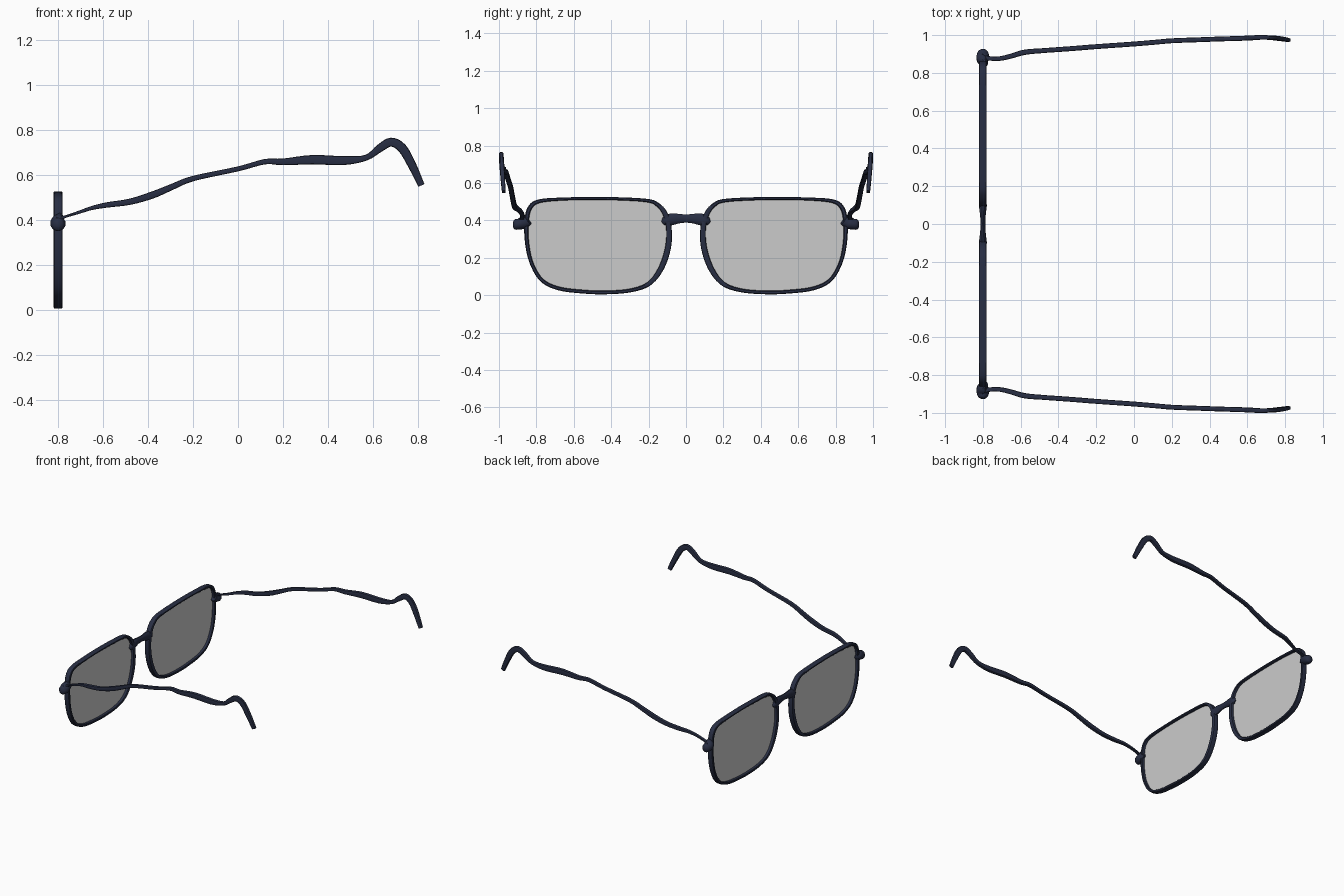
import bpy, bmesh, math
from mathutils import Vector

if "Cube" in bpy.data.objects:
    bpy.data.objects.remove(bpy.data.objects["Cube"])


def material(name, color):
    m = bpy.data.materials.new(name)
    m.diffuse_color = color
    m.use_nodes = True
    m.node_tree.nodes["Principled BSDF"].inputs["Base Color"].default_value = m.diffuse_color
    return m


NAVY = material("navy_frame", (0.021, 0.027, 0.056, 1))
GLASS = material("tinted_glass", (0.54, 0.54, 0.54, 0.6))


def smooth_path(pts, steps, closed=False):
    """Catmull-Rom interpolation of tuples of any length."""
    n, out = len(pts), []
    at = lambda i: pts[i % n] if closed else pts[max(0, min(n - 1, i))]
    for i in range(n if closed else n - 1):
        p = [at(i + k) for k in (-1, 0, 1, 2)]
        for s in range(steps):
            t = s / steps
            out.append(tuple(0.5 * (2 * b + (c - a) * t + (2 * a - 5 * b + 4 * c - d) * t * t
                                    + (3 * b - a - 3 * c + d) * t ** 3) for a, b, c, d in zip(*p)))
    if not closed:
        out.append(tuple(pts[-1]))
    return out


def finish(name, bm, mat, mirror=True):
    bmesh.ops.recalc_face_normals(bm, faces=bm.faces)
    for f in bm.faces:
        f.smooth = True
    me = bpy.data.meshes.new(name)
    bm.to_mesh(me)
    bm.free()
    me.materials.append(mat)
    ob = bpy.data.objects.new(name, me)
    bpy.context.collection.objects.link(ob)
    if mirror:
        mod = ob.modifiers.new("mirror", 'MIRROR')
        mod.use_axis = (False, True, False)
        mod.use_mirror_merge = False
    return ob


def sweep(name, path, side, closed=False, sides=12, power=1.0, mirror=True):
    """Loft sections along (x, y, z, half size along side, half size across).
    power 1 gives an ellipse, smaller values a boxier section."""
    bm, rings, n = bmesh.new(), [], len(path)
    pos = [Vector(p[:3]) for p in path]
    box = lambda v: math.copysign(abs(v) ** power, v)
    for i, p in enumerate(path):
        nxt = pos[(i + 1) % n] if closed else pos[min(n - 1, i + 1)]
        prv = pos[i - 1] if closed else pos[max(0, i - 1)]
        t = (nxt - prv).normalized()
        a = (side - t * side.dot(t)).normalized()
        b = t.cross(a)
        ring = []
        for k in range(sides):
            w = math.tau * (k + 0.5) / sides
            ring.append(bm.verts.new(pos[i] + a * p[3] * box(math.cos(w)) + b * p[4] * box(math.sin(w))))
        rings.append(ring)
    for i in range(n if closed else n - 1):
        r, q = rings[i], rings[(i + 1) % n]
        for k in range(sides):
            j = (k + 1) % sides
            bm.faces.new((r[k], r[j], q[j], q[k]))
    if not closed:
        bm.faces.new(rings[0])
        bm.faces.new(rings[-1])
    return finish(name, bm, NAVY, mirror)


FX = -0.8  # plane of the front frame

# Rim outline: y, z, half thickness in the lens plane
outline = smooth_path([
    (0.45, 0.518, .008), (0.65, 0.515, .008), (0.78, 0.504, .010), (0.832, 0.472, .012),
    (0.852, 0.40, .012), (0.85, 0.28, .011), (0.825, 0.17, .010), (0.77, 0.08, .010),
    (0.68, 0.036, .010), (0.55, 0.019, .010), (0.43, 0.015, .010), (0.30, 0.025, .010),
    (0.20, 0.06, .012), (0.135, 0.14, .015), (0.097, 0.25, .016), (0.091, 0.35, .015),
    (0.109, 0.43, .014), (0.150, 0.483, .011), (0.22, 0.508, .009)], 5, True)
sweep("lens_rim", [(FX, y, z, .020, h) for y, z, h in outline], Vector((1, 0, 0)),
      closed=True, power=.5)

# Flat tinted lens filling the rim
bm = bmesh.new()
bm.faces.new([bm.verts.new((FX, y, z)) for y, z, h in outline])
finish("lens", bm, GLASS)

# Bridge, thicker where it meets the rims
half = [(.125, .385, .010, .010), (.105, .398, .021, .030), (.07, .407, .018, .032),
        (.03, .410, .014, .025)]
bridge = [(FX, -y, z, a, b) for y, z, a, b in half] + [(FX, 0, .41, .013, .023)]
bridge += [(FX, y, z, a, b) for y, z, a, b in reversed(half)]
sweep("nose_bridge", smooth_path(bridge, 4), Vector((1, 0, 0)), mirror=False)

# Rounded hinge knob on the outer edge of each rim
knob = [(FX + .01, .845, .405, .018, .030), (FX, .868, .390, .032, .035),
        (FX, .892, .380, .034, .030), (FX, .915, .379, .026, .028), (FX, .926, .379, .010, .012)]
sweep("hinge", smooth_path(knob, 4), Vector((1, 0, 0)))

# Temple arm, ending in a hooked ear piece: x, y, z, half width, half height
arm = [(-.805, .885, .400, .016, .012), (-.77, .877, .413, .012, .006), (-.71, .876, .432, .012, .007),
       (-.65, .889, .452, .013, .009), (-.58, .909, .466, .014, .012), (-.48, .918, .480, .013, .014),
       (-.38, .925, .510, .013, .016), (-.30, .931, .543, .013, .014), (-.20, .939, .583, .013, .012),
       (0, .953, .626, .013, .011), (.12, .963, .658, .013, .012), (.20, .970, .657, .013, .015),
       (.33, .975, .667, .013, .021), (.47, .980, .663, .013, .020), (.57, .983, .676, .013, .013),
       (.63, .986, .718, .013, .018), (.68, .988, .745, .012, .020), (.73, .986, .718, .012, .021),
       (.775, .981, .640, .012, .019), (.815, .974, .553, .010, .015)]
sweep("temple_arm", smooth_path(arm, 4), Vector((0, 1, 0)), power=.45)

# Smooth shading with crisp edges
for ob in bpy.context.scene.objects:
    ob.select_set(True)
    bpy.context.view_layer.objects.active = ob
bpy.ops.object.shade_smooth_by_angle(angle=math.radians(35))
